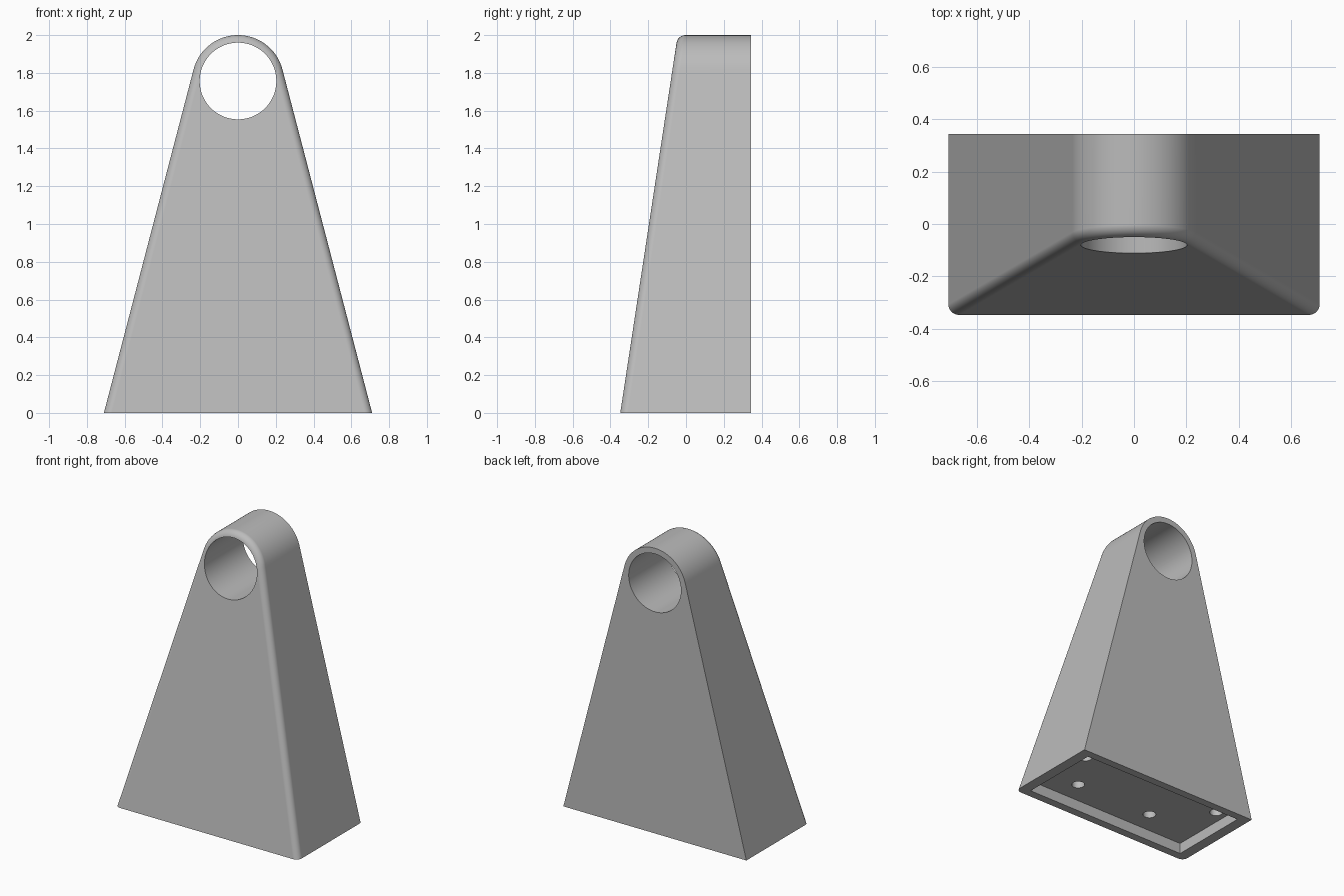
import bpy, bmesh
from math import sin, cos, atan2, acos, hypot, pi, radians
from mathutils import Matrix, Vector

if "Cube" in bpy.data.objects:
    bpy.data.objects.remove(bpy.data.objects["Cube"])

HALF_W, BACK, FRONT = 0.71, 0.345, -0.348
RING_Z, RING_R, BORE_R = 1.757, 0.243, 0.203
SLOPE = 0.152                       # lean of the front face
POCKET = 0.075

grey = bpy.data.materials.new("grey plastic")
grey.use_nodes = True
colour = (0.5, 0.5, 0.5, 1)
grey.diffuse_color = colour
grey.node_tree.nodes["Principled BSDF"].inputs["Base Color"].default_value = colour


def make_object(name, bm):
    mesh = bpy.data.meshes.new(name)
    bmesh.ops.recalc_face_normals(bm, faces=bm.faces)
    bm.to_mesh(mesh)
    bm.free()
    mesh.materials.append(grey)
    obj = bpy.data.objects.new(name, mesh)
    bpy.context.collection.objects.link(obj)
    return obj


def cylinder(name, radius, depth, matrix, sides):
    bm = bmesh.new()
    bmesh.ops.create_cone(bm, cap_ends=True, segments=sides, radius1=radius,
                          radius2=radius, depth=depth, matrix=matrix)
    return make_object(name, bm)


def box(name, size, centre):
    bm = bmesh.new()
    bmesh.ops.create_cube(bm, size=1, matrix=Matrix.Translation(centre) @ Matrix.Diagonal((*size, 1)))
    return make_object(name, bm)


# Outline: wide foot with sides tangent to the round top
start = atan2(-RING_Z, HALF_W) + acos(RING_R / hypot(HALF_W, RING_Z))
steps = 48
outline = [(HALF_W, 0)]
for i in range(steps + 1):
    a = start + (pi - 2 * start) * i / steps
    outline.append((RING_R * cos(a), RING_Z + RING_R * sin(a)))
outline.append((-HALF_W, 0))

# Solid body with a leaning front
bm = bmesh.new()
front = [bm.verts.new((x, FRONT + SLOPE * z, z)) for x, z in outline]
back = [bm.verts.new((x, BACK, z)) for x, z in outline]
bm.faces.new(front)
bm.faces.new(back[::-1])
n = len(outline)
for i in range(n):
    j = (i + 1) % n
    bm.faces.new((front[i], back[i], back[j], front[j]))
bmesh.ops.recalc_face_normals(bm, faces=bm.faces)

# Rounded front rim, leaving the foot edge sharp
rim = [bm.edges.get((front[i], front[i + 1])) for i in range(n - 1)]
bmesh.ops.bevel(bm, geom=rim, offset=0.04, offset_type='OFFSET', segments=6,
                profile=0.5, affect='EDGES', clamp_overlap=False)
body = make_object("stand_body", bm)

# Cutters: top bore, foot pocket, four blind holes in the pocket
bore = Matrix.Translation((0, 0, RING_Z)) @ Matrix.Rotation(radians(90), 4, 'X')
cutters = [cylinder("bore_cutter", BORE_R, 2, bore, 96),
           box("pocket_cutter", (1.27, 0.58, 2 * POCKET), Vector((0, 0, 0)))]
for x, y in ((0.555, 0.17), (-0.555, 0.17), (0.365, -0.13), (-0.24, -0.13)):
    cutters.append(cylinder("foot_hole_cutter", 0.042, 0.3,
                            Matrix.Translation((x, y, POCKET)), 32))

bpy.ops.object.select_all(action='DESELECT')
body.select_set(True)
bpy.context.view_layer.objects.active = body
for cutter in cutters:
    cutter.hide_render = True
    mod = body.modifiers.new("cut", 'BOOLEAN')
    mod.operation = 'DIFFERENCE'
    mod.solver = 'EXACT'
    mod.object = cutter
    bpy.ops.object.modifier_apply(modifier=mod.name)
    bpy.data.objects.remove(cutter)

# Smooth rounds, flat planes
bpy.ops.object.shade_smooth_by_angle(angle=radians(30))
weighted = body.modifiers.new("flat planes", 'WEIGHTED_NORMAL')
weighted.keep_sharp = True
